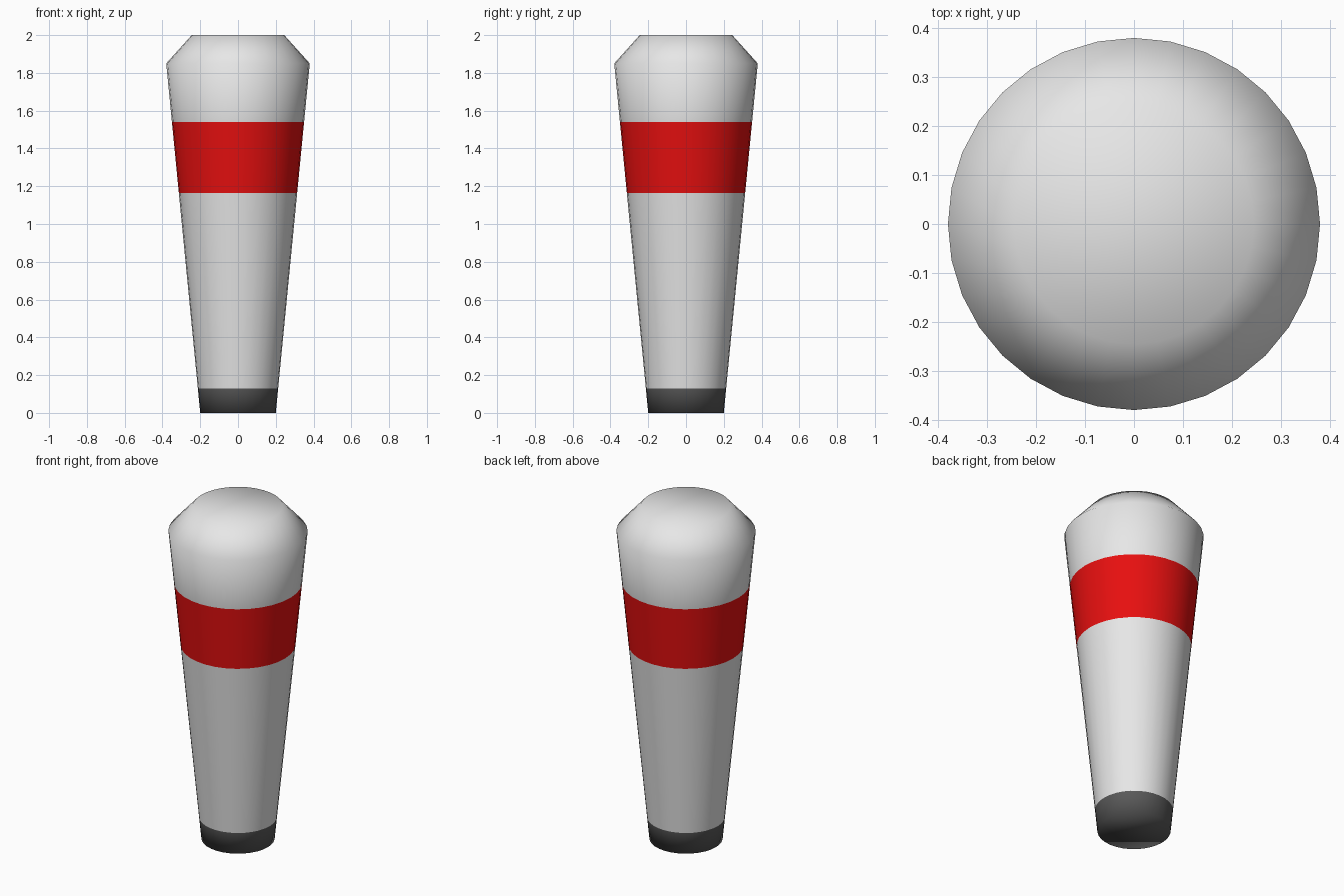
import bpy, bmesh, math

if "Cube" in bpy.data.objects:
    bpy.data.objects.remove(bpy.data.objects["Cube"])

SIDES = 32


def material(name, color):
    m = bpy.data.materials.new(name)
    m.diffuse_color = (*color, 1)
    m.use_nodes = True
    m.node_tree.nodes["Principled BSDF"].inputs["Base Color"].default_value = m.diffuse_color
    return m


def radius(z):
    # straight taper from foot to shoulder
    return 0.2 + 0.18 * z / 1.85


# profile heights of the tapered wall, then the chamfered head
profile = [(radius(z), z) for z in (0, 0.13, 1.165, 1.54, 1.85)] + [(0.245, 2.0)]

bm = bmesh.new()
rings = []
for r, z in profile:
    rings.append([bm.verts.new((r * math.cos(2 * math.pi * i / SIDES),
                                r * math.sin(2 * math.pi * i / SIDES), z))
                  for i in range(SIDES)])
for low, high in zip(rings, rings[1:]):
    for i in range(SIDES):
        j = (i + 1) % SIDES
        bm.faces.new((low[i], low[j], high[j], high[i]))
bm.faces.new(rings[0][::-1])
bm.faces.new(rings[-1])

# colour by height: dark foot, red band, pale body
for f in bm.faces:
    z = f.calc_center_median().z
    f.material_index = 2 if z < 0.13 else 1 if 1.165 < z < 1.54 else 0
    f.smooth = True

mesh = bpy.data.meshes.new("tapered_post")
bm.to_mesh(mesh)
bm.free()
for m in (material("pale_grey", (0.8, 0.8, 0.8)),
          material("red", (0.8, 0.005, 0.005)),
          material("dark_grey", (0.1, 0.1, 0.1))):
    mesh.materials.append(m)
post = bpy.data.objects.new("tapered_post", mesh)
bpy.context.collection.objects.link(post)
